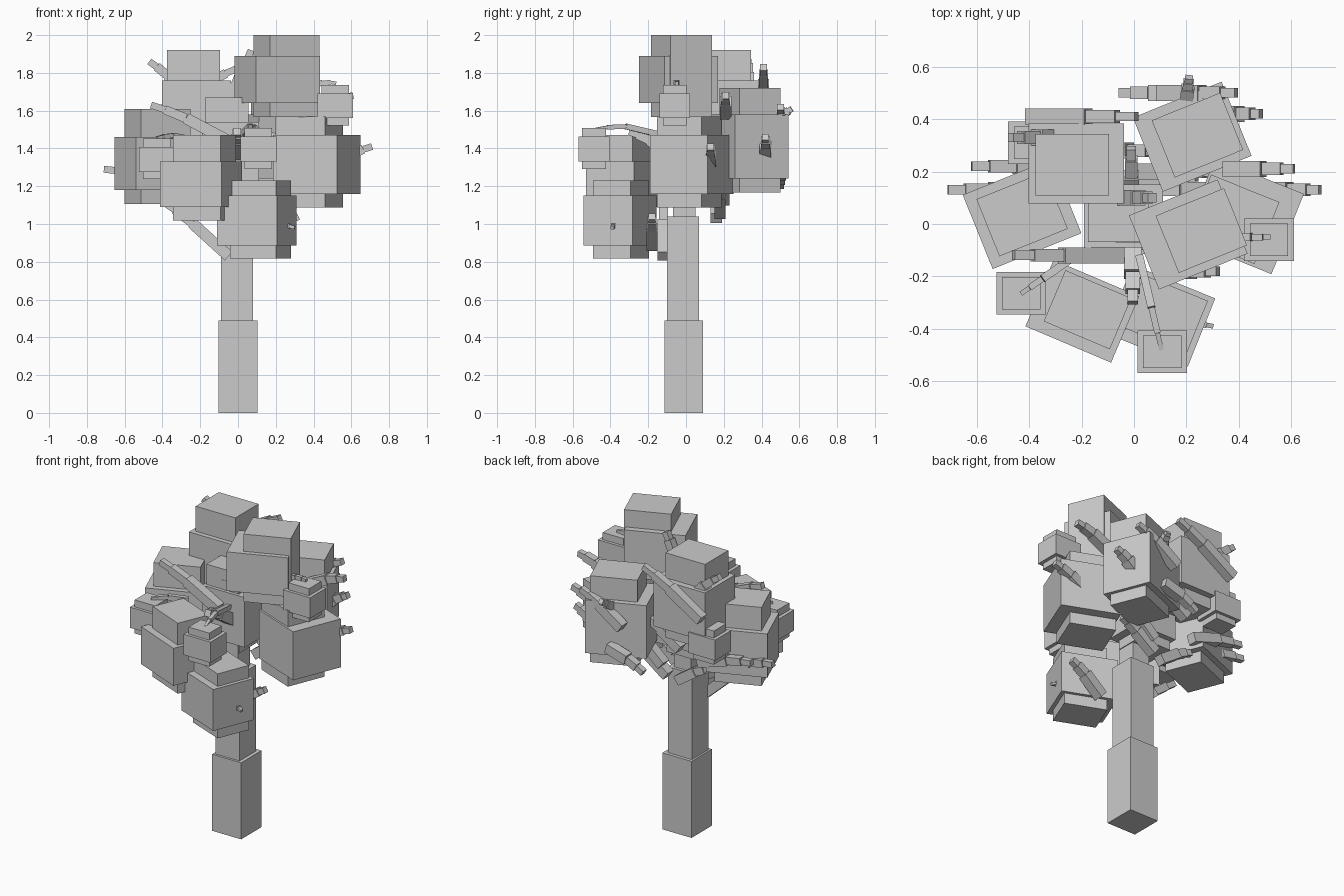
import bpy, math
from mathutils import Vector, Matrix


def box(name, center, size, rot):
    bpy.ops.mesh.primitive_cube_add(size=1)
    ob = bpy.context.object
    ob.name = name
    ob.matrix_world = Matrix.Translation(Vector(center)) @ rot @ Matrix.Diagonal((*size, 1))


def slab(name, x, y, w, d, z0, z1, deg=0):
    box(name, (x, y, (z0 + z1) / 2), (w, d, z1 - z0),
        Matrix.Rotation(math.radians(deg), 4, 'Z'))


def rod(name, a, b, w):
    # square rod running from a to b
    x = (b - a).normalized()
    y = Vector((0, 0, 1)).cross(x).normalized()
    rot = Matrix((x, y, x.cross(y))).transposed().to_4x4()
    box(name, (a + b) / 2, ((b - a).length, w, w), rot)


def twig(name, a, b, w, bow=.015):
    # three ever thinner rods, slightly bowed upward
    a, b = Vector(a), Vector(b)
    pts = [a.lerp(b, t) + Vector((0, 0, 4 * bow * t * (1 - t))) for t in (0, .55, .82, 1)]
    for i in range(3):
        rod(f"{name}_{i + 1}", pts[i], pts[i + 1], w * (1 - .2 * i))


def leaves(name, x, y, z0, z1, top, deg, size, shift=0):
    # wide block around a narrower, taller block
    w, d = size
    drop = .2 * w
    slab(f"leaves_{name}_wide", x, y, w, d, z0, z1, deg)
    slab(f"leaves_{name}_tall", x + shift, y + shift * .3, w * .77, d * .77, z0 - drop, top, deg)


# trunk
slab("trunk_lower", 0, -.012, .206, .206, 0, .49)
slab("trunk_upper", -.005, -.015, .17, .17, .49, 1.04)
slab("trunk_top", -.01, -.01, .12, .12, 1.02, 1.6)

# large foliage
LARGE = (.365, .305)
leaves("top_right", .207, -.04, 1.64, 1.89, 2.0, 22, LARGE, .05)
leaves("back_right", .222, .333, 1.24, 1.58, 1.72, 22, LARGE, .02)
leaves("back_left", -.22, .23, 1.45, 1.76, 1.92, 0, LARGE, -.015)
leaves("left", -.427, .038, 1.18, 1.46, 1.61, 22, LARGE)
leaves("right", .417, .03, 1.16, 1.47, 1.57, -22, (.365, .33), -.04)
leaves("front_left", -.197, -.333, 1.09, 1.33, 1.47, -23, (.355, .275), .02)
leaves("front_low", .10, -.35, .885, 1.15, 1.23, -22, (.34, .28), .02)
leaves("centre", -.04, .03, 1.22, 1.54, 1.67, 0, (.30, .24), -.02)

# small foliage, all the same shape
for name, x, y, z in (("front", .108, -.487, 1.33), ("left", -.43, -.264, 1.275),
                      ("right", .515, -.06, 1.56), ("back", -.385, .31, 1.35)):
    leaves(f"small_{name}", x, y, z, z + .132, z + .177, 0, (.19, .162))

# branches lying in planes of constant y: y, inner end, tip
branches = (
    (-.12, -.05, .83, -.40, 1.12), (-.12, -.05, 1.44, -.46, 1.63),
    (.13, -.35, 1.20, -.71, 1.29), (.22, -.25, 1.22, -.62, 1.31),
    (.16, -.06, 1.03, -.29, 1.16), (.41, -.40, 1.60, .01, 1.83),
    (.33, -.25, 1.66, -.47, 1.86), (.10, -.05, 1.62, .07, 1.92),
    (.50, .20, 1.30, -.05, 1.20), (.50, .10, 1.45, .39, 1.62),
    (.42, .30, 1.33, .485, 1.46), (.21, .35, 1.58, .61, 1.68),
    (.13, .45, 1.28, .71, 1.41), (.13, .32, 1.42, .05, 1.46),
    (.20, .02, 1.12, .33, 1.37), (.18, .0, 1.05, .24, 1.20),
    (-.18, .10, .88, .32, 1.04), (.28, -.16, 1.30, .10, 1.45),
)
for i, (y, x0, z0, x1, z1) in enumerate(branches):
    twig(f"branch_{i + 1}", (x0, y, z0), (x1, y, z1), .06)

# branches reaching forward and back, and thin stems over the small foliage
twig("branch_front", (-.005, -.06, 1.36), (-.005, -.30, 1.49), .068)
twig("branch_back", (-.01, .06, 1.40), (-.01, .29, 1.56), .06)
twig("stem_front", (.02, -.12, 1.47), (.105, -.48, 1.50), .03, .03)
twig("stem_left", (-.25, -.14, 1.45), (-.43, -.265, 1.455), .03)
twig("stem_right", (.36, -.05, 1.72), (.52, -.05, 1.745), .03)
twig("stem_back", (.20, .47, 1.55), (.21, .56, 1.61), .05, 0)
twig("stem_low", (.16, -.36, .98), (.30, -.39, .98), .03)
